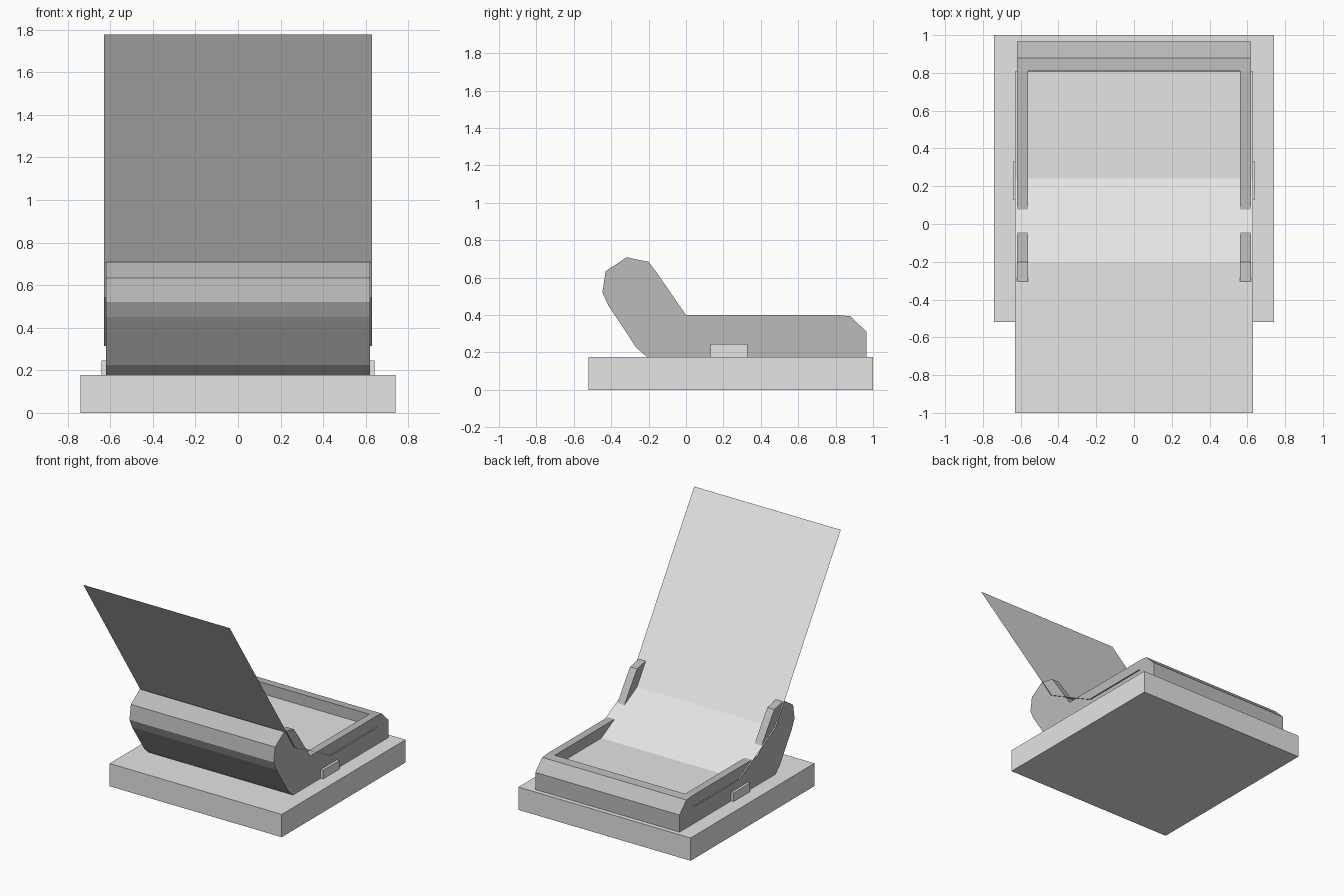
import bpy, bmesh

if "Cube" in bpy.data.objects:
    bpy.data.objects.remove(bpy.data.objects["Cube"])


def material(name, v):
    m = bpy.data.materials.new(name)
    m.diffuse_color = (v, v, v, 1)
    m.use_nodes = True
    m.node_tree.nodes["Principled BSDF"].inputs["Base Color"].default_value = m.diffuse_color
    return m


light = material("light grey", 0.78)
mid = material("mid grey", 0.5)


def extrude_profile(name, pts, x0, x1, mat):
    """Closed (y, z) profile extruded along x."""
    bm = bmesh.new()
    a = [bm.verts.new((x0, y, z)) for y, z in pts]
    b = [bm.verts.new((x1, y, z)) for y, z in pts]
    bm.faces.new(a)
    bm.faces.new(b[::-1])
    n = len(pts)
    for i in range(n):
        j = (i + 1) % n
        bm.faces.new((a[i], b[i], b[j], a[j]))
    bmesh.ops.recalc_face_normals(bm, faces=bm.faces)
    return finish(name, bm, mat)


def finish(name, bm, mat):
    me = bpy.data.meshes.new(name)
    bm.to_mesh(me)
    bm.free()
    me.materials.append(mat)
    ob = bpy.data.objects.new(name, me)
    bpy.context.collection.objects.link(ob)
    return ob


def rect(y0, y1, z0, z1):
    return [(y0, z0), (y1, z0), (y1, z1), (y0, z1)]


# Base slab
extrude_profile("base", rect(-0.52, 1.0, 0, 0.177), -0.74, 0.74, light)

# Tray body with raised rounded front
body = extrude_profile("tray_body", [
    (-0.21, 0.177), (-0.265, 0.225), (-0.415, 0.451), (-0.447, 0.521),
    (-0.43, 0.634), (-0.318, 0.709), (-0.2, 0.685), (-0.155, 0.625),
    (0, 0.40), (0.81, 0.40), (0.88, 0.394), (0.965, 0.31), (0.965, 0.177)],
    -0.62, 0.62, mid)

# Recess between the side rims, just under the sheet
recess = extrude_profile("recess_cutter", [
    (0.81, 0.305), (0.238, 0.305), (-0.203, 0.535), (-0.40, 0.84),
    (-0.1, 0.9), (0.81, 0.9)], -0.56, 0.56, mid)
recess.hide_render = True
mod = body.modifiers.new("recess", 'BOOLEAN')
mod.operation = 'DIFFERENCE'
mod.solver = 'EXACT'
mod.object = recess
bpy.context.view_layer.objects.active = body
bpy.ops.object.modifier_apply(modifier=mod.name)
bpy.data.objects.remove(recess)

# Small side tabs
for side, s in (("left", -1), ("right", 1)):
    extrude_profile(side + "_tab", rect(0.13, 0.33, 0.177, 0.245),
                    *sorted((s * 0.60, s * 0.64)), light)

# Thin bent sheet
bm = bmesh.new()
rows = [[bm.verts.new((x, y, z)) for x in (-0.63, 0.63)]
        for y, z in ((-1.0, 1.778), (-0.2, 0.545), (0.24, 0.315), (0.808, 0.315))]
for p, q in zip(rows, rows[1:]):
    bm.faces.new((p[0], p[1], q[1], q[0]))
finish("sheet", bm, light)
